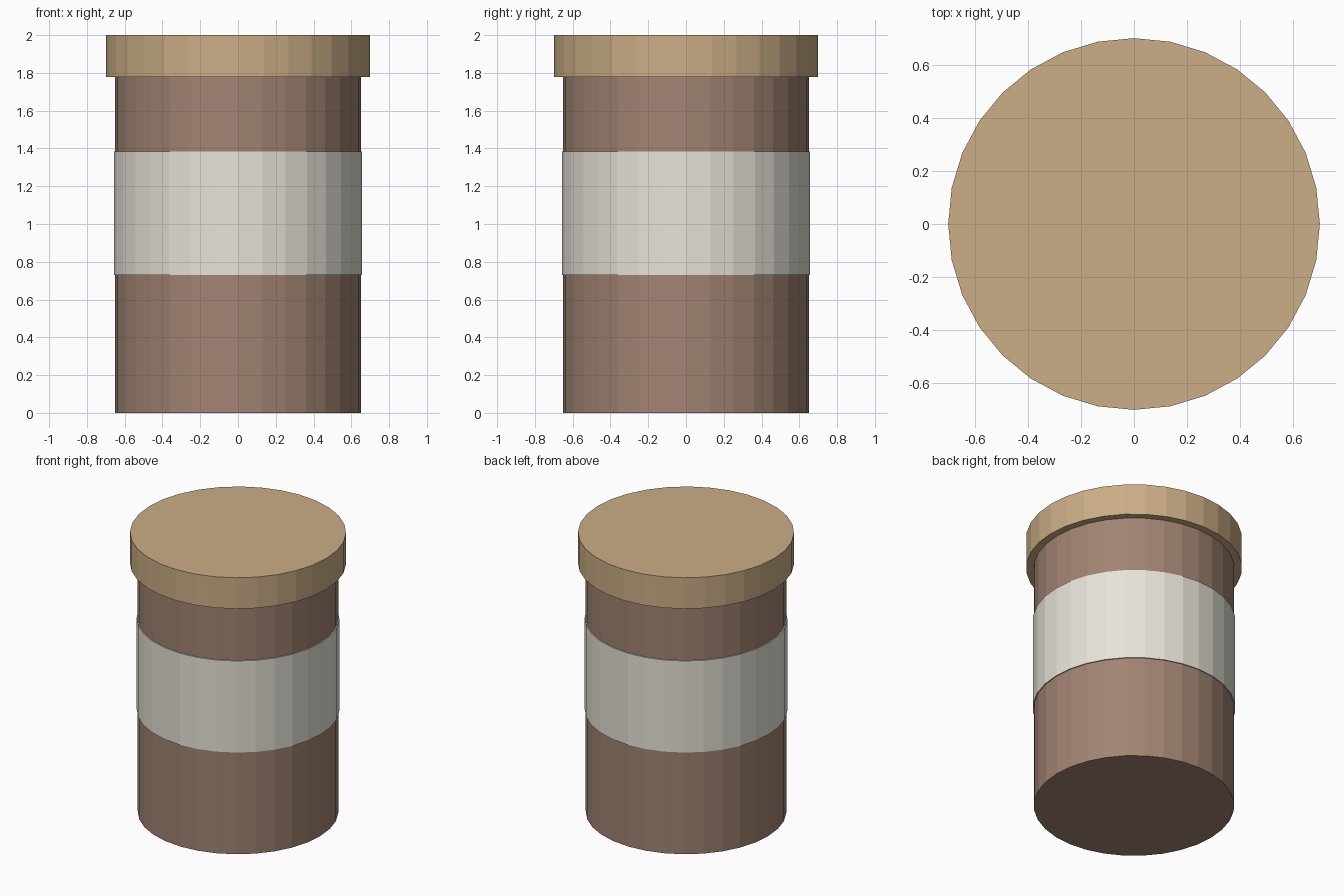
import bpy

if "Cube" in bpy.data.objects:
    bpy.data.objects.remove(bpy.data.objects["Cube"])

SIDES = 32


def cylinder(name, radius, z0, z1, color):
    bpy.ops.mesh.primitive_cylinder_add(
        vertices=SIDES, radius=radius, depth=z1 - z0, location=(0, 0, (z0 + z1) / 2))
    obj = bpy.context.object
    obj.name = name
    mat = bpy.data.materials.new(name + "_color")
    mat.diffuse_color = (*color, 1)
    mat.use_nodes = True
    mat.node_tree.nodes["Principled BSDF"].inputs["Base Color"].default_value = mat.diffuse_color
    obj.data.materials.append(mat)
    return obj


# Jar body
cylinder("jar_body", 0.65, 0.0, 1.78, (0.36, 0.23, 0.17))
# Paper label wrapped round the body
cylinder("label_band", 0.657, 0.73, 1.385, (0.80, 0.77, 0.69))
# Overhanging lid
cylinder("lid", 0.70, 1.778, 2.0, (0.60, 0.42, 0.24))
